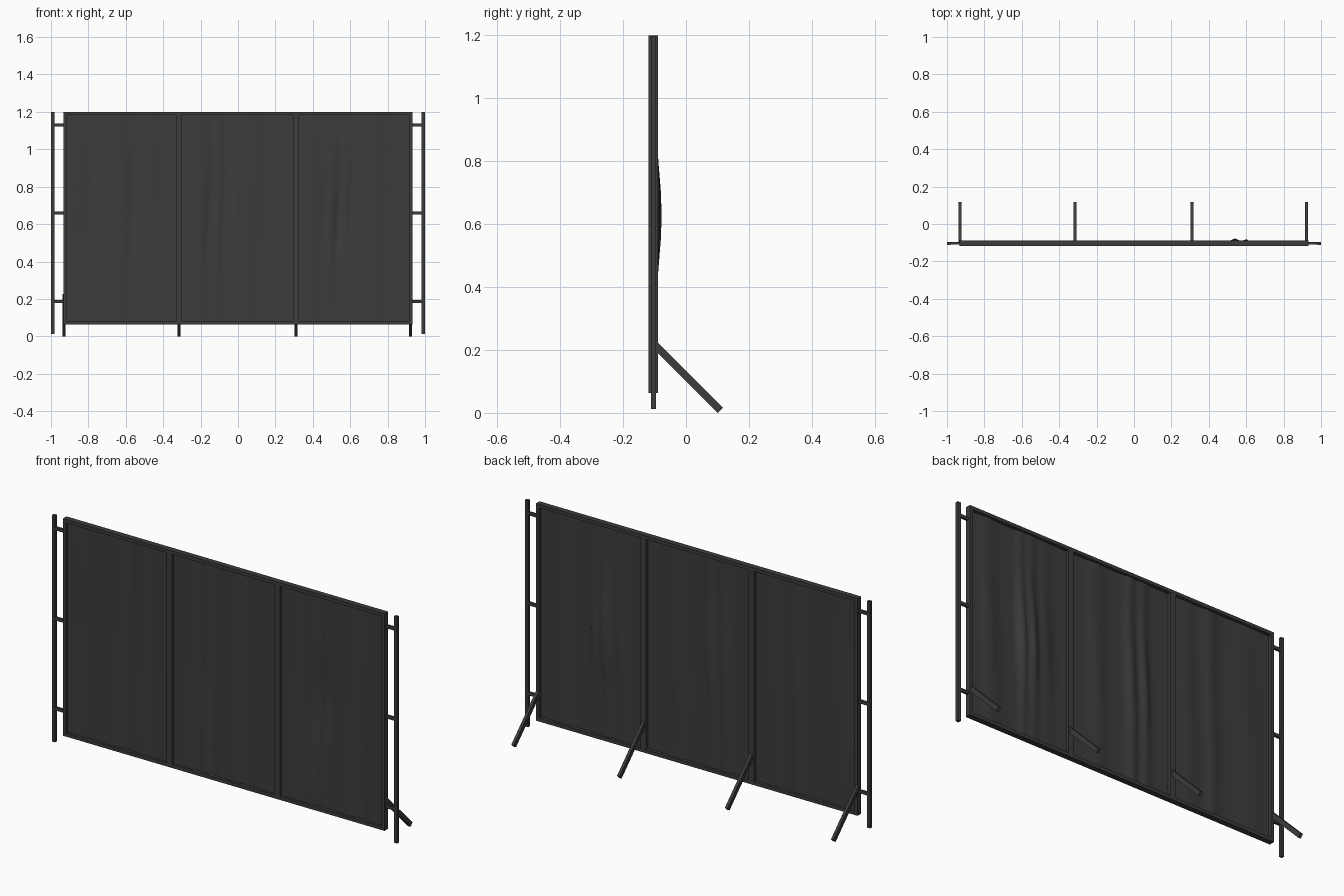
import bpy, bmesh, math
from mathutils import Matrix

if "Cube" in bpy.data.objects:
    bpy.data.objects.remove(bpy.data.objects["Cube"])

mat = bpy.data.materials.new("dark_grey")
mat.diffuse_color = (0.045, 0.045, 0.045, 1)
mat.use_nodes = True
mat.node_tree.nodes["Principled BSDF"].inputs["Base Color"].default_value = mat.diffuse_color
YC = -0.1035          # centre plane of the screen


def finish(name, bm):
    me = bpy.data.meshes.new(name)
    bm.to_mesh(me)
    bm.free()
    me.materials.append(mat)
    ob = bpy.data.objects.new(name, me)
    bpy.context.collection.objects.link(ob)
    return ob


def box(name, centre, size, tilt=0):
    bm = bmesh.new()
    m = (Matrix.Translation(centre) @ Matrix.Rotation(tilt, 4, 'X')
         @ Matrix.Diagonal((*size, 1)))
    bmesh.ops.create_cube(bm, size=1, matrix=m)
    return finish(name, bm)


# Outer frame rails and stiles
Z0, Z1, T, D = 0.063, 1.2, 0.018, 0.03
ZC, H = (Z0 + Z1) / 2, Z1 - Z0
box("top_rail", (0, YC, Z1 - T / 2), (1.864, D, T))
box("bottom_rail", (0, YC, Z0 + T / 2), (1.864, D, T))
for s, side in ((-1, "left"), (1, "right")):
    box(side + "_stile", (s * 0.923, YC, ZC), (T, D, H - 2 * T))
    # Side pole with three connecting rungs
    box(side + "_pole", (s * 0.991, YC, 0.605), (0.018, 0.016, 1.186))
    for z in (0.187, 0.658, 1.13):
        box(side + "_rung", (s * 0.957, YC, z), (0.052, 0.013, 0.016))

# Middle mullions
for x in (-0.315, 0.31):
    box("mullion", (x, YC, ZC), (0.032, D, H - 2 * T))

# Diagonal back legs
y0, z0, y1, z1 = -0.1, 0.2175, 0.109, 0.0085
for x in (-0.93, -0.315, 0.31, 0.922):
    box("back_leg", (x, (y0 + y1) / 2, (z0 + z1) / 2),
        (0.015, math.hypot(y1 - y0, z1 - z0), 0.024), math.atan2(z1 - z0, y1 - y0))

# Draped fabric panels: each fold is (x, width, edge depth, extra depth at mid height)
panels = {
    "left_fabric": (-0.914, -0.331, [(-0.78, .08, .004, .002), (-0.56, .04, .007, .002),
                                     (-0.42, .05, .004, .003)]),
    "middle_fabric": (-0.299, 0.294, [(-0.15, .025, .008, .009), (-0.07, .03, .009, .008),
                                      (0.14, .05, .007, .002)]),
    "right_fabric": (0.326, 0.914, [(0.46, .04, .004, .009), (0.54, .03, .008, .021),
                                    (0.60, .022, .007, .018), (0.80, .05, .007, .002)]),
}
NX, NZ = 36, 14
for name, (xa, xb, folds) in panels.items():
    bm = bmesh.new()
    bmesh.ops.create_grid(bm, x_segments=NX, y_segments=NZ, size=0.5)
    for v in bm.verts:
        u, w = v.co.x, v.co.y
        x = (xa + xb) / 2 + u * (xb - xa)
        z = ZC + w * (H - 2 * T)
        mid = math.exp(-(w / 0.2) ** 2)
        y = YC - 0.003 + sum((a + b * mid) * math.exp(-((x - c - 0.01 * math.sin(5 * w)) / k) ** 2)
                             for c, k, a, b in folds)
        v.co = (x, y, z)
    for f in bm.faces:
        f.smooth = True
    finish(name, bm)
